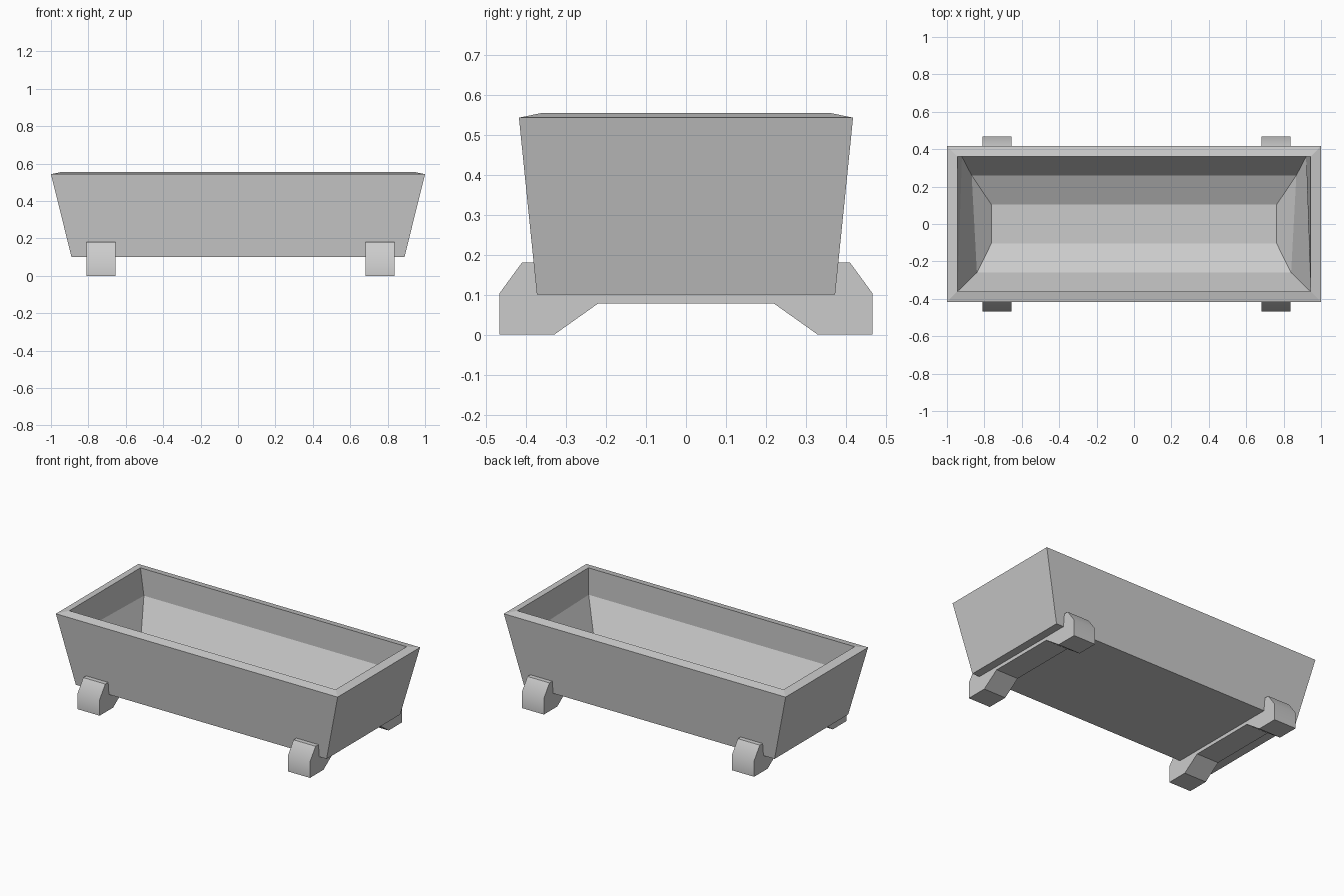
import bpy
import bmesh

cube = bpy.data.objects.get("Cube")
if cube:
    bpy.data.objects.remove(cube, do_unlink=True)

grey = bpy.data.materials.new("plain_grey")
grey.use_nodes = True
colour = (0.6, 0.6, 0.6, 1.0)
grey.diffuse_color = colour
grey.node_tree.nodes["Principled BSDF"].inputs["Base Color"].default_value = colour


def add_object(name, bm):
    bmesh.ops.recalc_face_normals(bm, faces=bm.faces[:])
    mesh = bpy.data.meshes.new(name)
    bm.to_mesh(mesh)
    bm.free()
    mesh.materials.append(grey)
    obj = bpy.data.objects.new(name, mesh)
    bpy.context.collection.objects.link(obj)
    return obj


# Trough: rectangular rings lofted up the outside, over the rim, down the inside
# Each ring: half length at front, half length at back, half depth, height
rings = [
    (0.89, 0.89, 0.373, 0.1),
    (1.0, 1.0, 0.418, 0.543),
    (0.945, 0.945, 0.36, 0.555),
    (0.943, 0.92, 0.36, 0.383),
    (0.84, 0.868, 0.26, 0.206),
    (0.762, 0.762, 0.103, 0.128),
]
bm = bmesh.new()
loops = []
for front, back, depth, z in rings:
    corners = [(-front, -depth), (front, -depth), (back, depth), (-back, depth)]
    loops.append([bm.verts.new((x, y, z)) for x, y in corners])
for low, high in zip(loops, loops[1:]):
    for i in range(4):
        j = (i + 1) % 4
        bm.faces.new((low[i], low[j], high[j], high[i]))
bm.faces.new(loops[0][::-1])
bm.faces.new(loops[-1])
add_object("trough", bm)

# Cradle feet: a mirrored side profile extruded along x
half = [(0.22, 0.078), (0.33, 0.0), (0.467, 0.0), (0.467, 0.103),
        (0.41, 0.181), (0.37, 0.181), (0.36, 0.11)]
profile = half + [(-y, z) for y, z in reversed(half)]


def add_cradle(name, centre, width=0.156):
    bm = bmesh.new()
    verts = [bm.verts.new((centre - width / 2, y, z)) for y, z in profile]
    side = bm.faces.new(verts)
    result = bmesh.ops.extrude_face_region(bm, geom=[side])
    moved = [v for v in result["geom"] if isinstance(v, bmesh.types.BMVert)]
    bmesh.ops.translate(bm, verts=moved, vec=(width, 0, 0))
    # Soften only the rounded outer faces of the feet
    for face in bm.faces:
        c = face.calc_center_median()
        face.smooth = abs(c.y) > 0.43 and c.z > 0.03
    add_object(name, bm)


add_cradle("right_cradle_foot", -0.733)
add_cradle("left_cradle_foot", 0.76)
